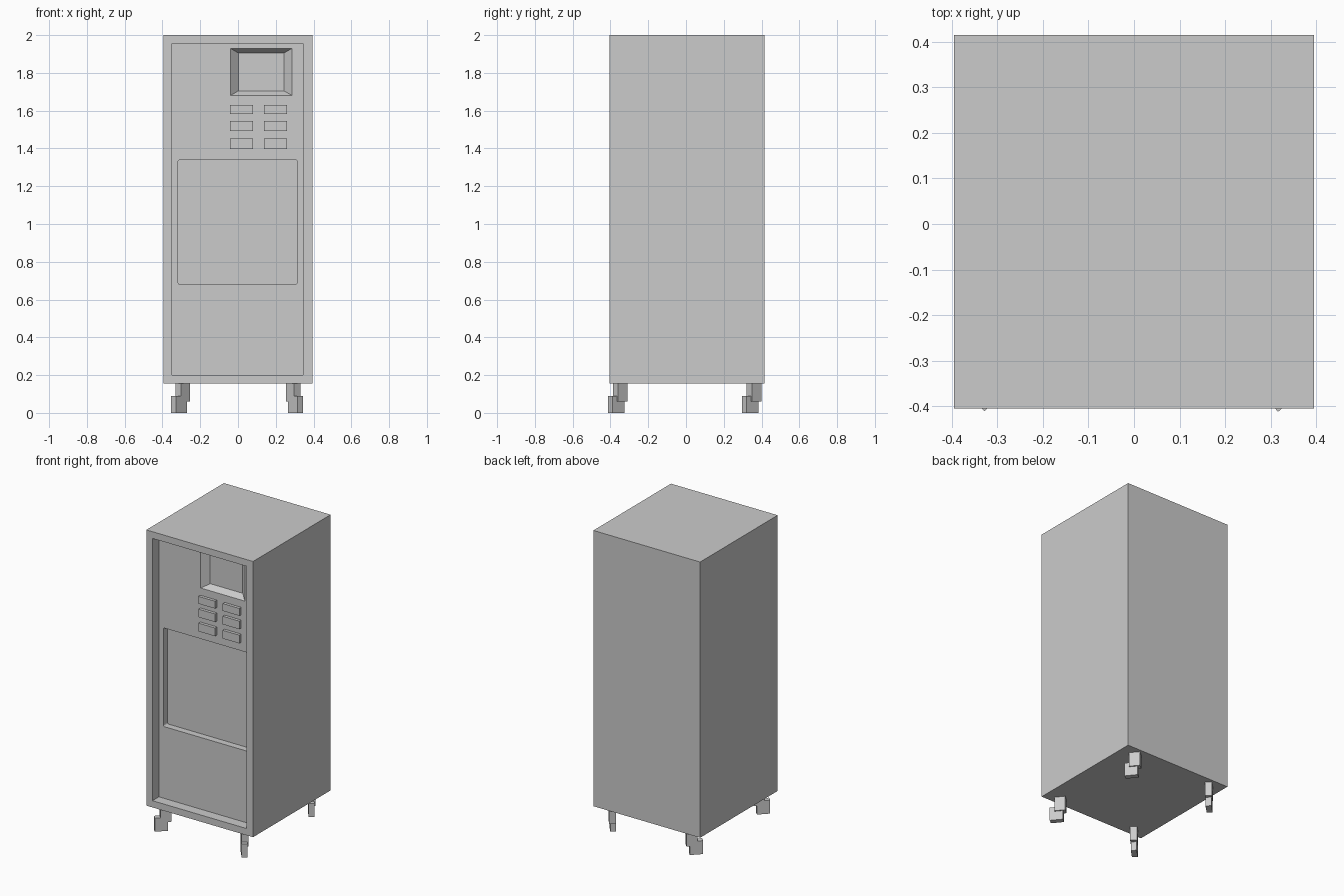
import bpy, bmesh, math
from mathutils import Matrix

if "Cube" in bpy.data.objects:
    bpy.data.objects.remove(bpy.data.objects["Cube"])


def finish(name, bm):
    bmesh.ops.recalc_face_normals(bm, faces=bm.faces)
    me = bpy.data.meshes.new(name)
    bm.to_mesh(me)
    bm.free()
    ob = bpy.data.objects.new(name, me)
    bpy.context.collection.objects.link(ob)
    return ob


def box(name, x, y, z, corner=0.0):
    """Box from ranges; corner rounds the four edges running along y."""
    bm = bmesh.new()
    bmesh.ops.create_cube(bm, size=1)
    for v in bm.verts:
        v.co = [r[0] + (c + 0.5) * (r[1] - r[0]) for c, r in zip(v.co, (x, y, z))]
    if corner:
        edges = [e for e in bm.edges if abs(e.verts[0].co.y - e.verts[1].co.y) > 1e-4]
        bmesh.ops.bevel(bm, geom=edges, offset=corner, segments=3, profile=0.5, affect='EDGES')
    return finish(name, bm)


def frustum(name, front, back, y0, y1):
    """Tapered box between two (x0, x1, z0, z1) rectangles."""
    bm = bmesh.new()
    rings = []
    for (xa, xb, za, zb), y in ((front, y0), (back, y1)):
        rings.append([bm.verts.new((x, y, z)) for x, z in
                      ((xa, za), (xb, za), (xb, zb), (xa, zb))])
    for ring in rings:
        bm.faces.new(ring)
    for i in range(4):
        j = (i + 1) % 4
        bm.faces.new((rings[0][i], rings[0][j], rings[1][j], rings[1][i]))
    return finish(name, bm)


def carve(ob, cutter):
    mod = ob.modifiers.new("carve", 'BOOLEAN')
    mod.object, mod.operation, mod.solver = cutter, 'DIFFERENCE', 'EXACT'
    bpy.context.view_layer.objects.active = ob
    bpy.ops.object.modifier_apply(modifier=mod.name)
    bpy.data.objects.remove(cutter)


def turned_box(name, x, y, z0, z1, length, width, angle):
    """Upright box with its long axis turned about z from the y direction."""
    bm = bmesh.new()
    m = (Matrix.Translation((x, y, (z0 + z1) / 2)) @ Matrix.Rotation(angle, 4, 'Z')
         @ Matrix.Diagonal((width, length, z1 - z0, 1)))
    bmesh.ops.create_cube(bm, size=1, matrix=m)
    return finish(name, bm)


FACE = -0.337   # recessed front panel plane
DEEP = 0.04     # screen depth behind that plane

# Cabinet with framed front recess
cabinet = box("cabinet", (-0.395, 0.395), (-0.405, 0.415), (0.155, 2.0))
carve(cabinet, box("cut_front", (-0.35, 0.345), (-0.5, FACE), (0.2, 1.955)))

# Large lower panel recess with slightly rounded corners
carve(cabinet, box("cut_panel", (-0.317, 0.313), (FACE - 0.03, FACE + 0.045),
                   (0.68, 1.34), 0.01))

# Screen recess with sloping sides, cutter extended a little forward
rim, screen = (-0.04, 0.287, 1.68, 1.93), (0.002, 0.243, 1.705, 1.905)
ahead = [r + (r - s) * 0.25 for r, s in zip(rim, screen)]
carve(cabinet, frustum("cut_screen", ahead, screen, FACE - DEEP * 0.25, FACE + DEEP))

# Buttons: three rows of two
for row, z in enumerate(((1.582, 1.631), (1.492, 1.546), (1.397, 1.452))):
    for side, x in (("left", (-0.043, 0.08)), ("right", (0.137, 0.26))):
        box(f"button_{side}_{row + 1}", x, (FACE - 0.02, FACE + 0.002), z)

# Swivel casters: fork block plus wheel block trailing forward and outward
for side, sx, deg in (("left", -1, 45), ("right", 1, 39)):
    for end, y in (("front", -0.348), ("back", 0.361)):
        a = sx * math.radians(deg)
        turned_box(f"caster_fork_{end}_{side}", sx * 0.293, y, 0.06, 0.156,
                   0.067, 0.043, a)
        turned_box(f"caster_wheel_{end}_{side}", sx * (0.312 if sx < 0 else 0.304),
                   y - 0.021, 0.0, 0.09, 0.082, 0.036, a)
